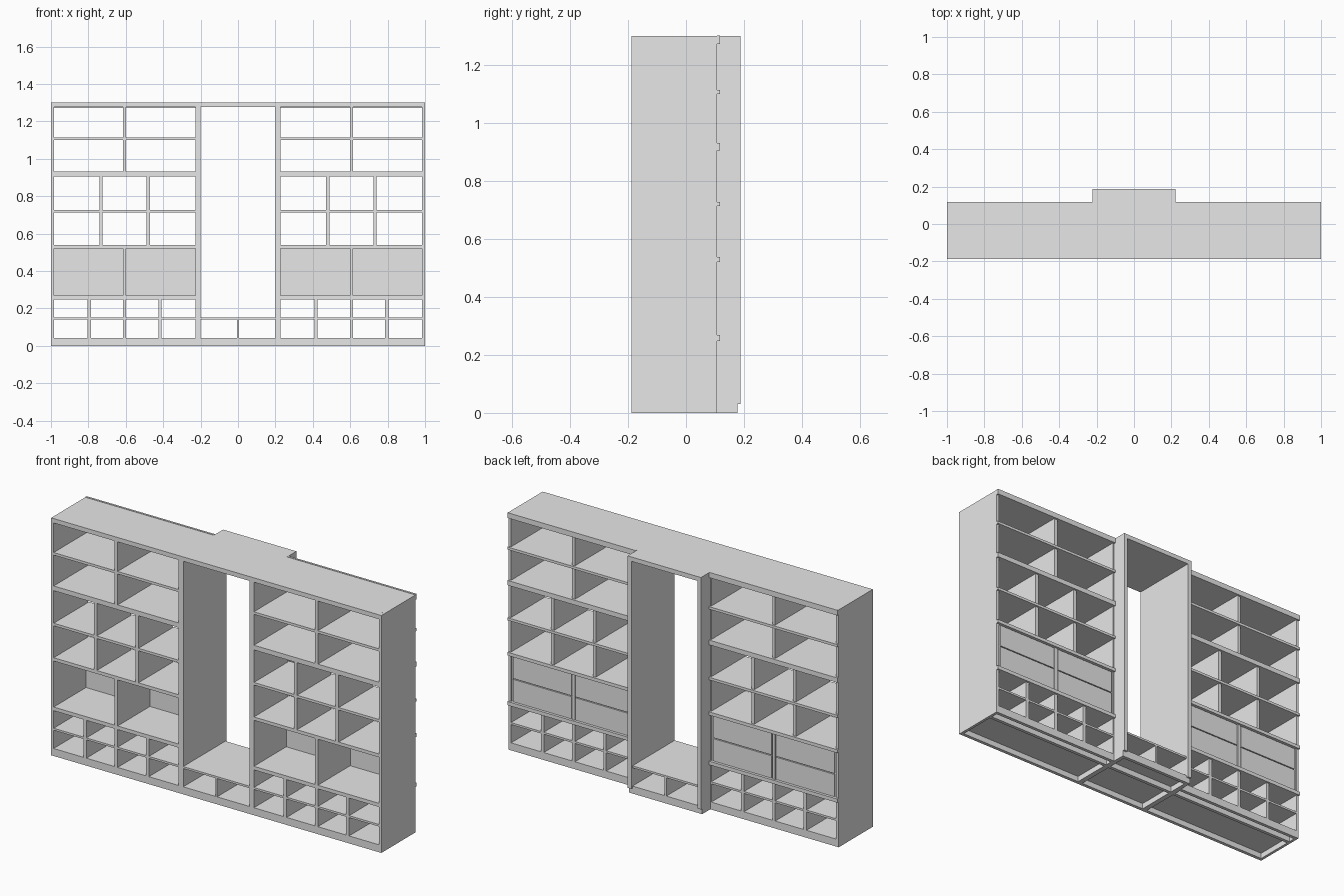
import bpy
import bmesh
from mathutils import Matrix, Vector

if "Cube" in bpy.data.objects:
    bpy.data.objects.remove(bpy.data.objects["Cube"], do_unlink=True)

grey = bpy.data.materials.new("plain grey")
grey.use_nodes = True
colour = (0.8, 0.8, 0.8, 1)
grey.diffuse_color = colour
grey.node_tree.nodes["Principled BSDF"].inputs["Base Color"].default_value = colour

FRONT, BACK, LIP, DEEP = -0.188, 0.107, 0.118, 0.188
TOP = 1.3
INNER, OUTER, BOARD = 0.228, 0.985, 0.018


def boards(name, boxes):
    """One object made of boxes, each given as (x0, x1, y0, y1, z0, z1)."""
    bm = bmesh.new()
    for x0, x1, y0, y1, z0, z1 in boxes:
        size = Vector((x1 - x0, y1 - y0, z1 - z0))
        mid = Vector((x0 + x1, y0 + y1, z0 + z1)) / 2
        bmesh.ops.create_cube(bm, size=1, matrix=Matrix.Translation(mid) @ Matrix.Diagonal(size.to_4d()))
    mesh = bpy.data.meshes.new(name)
    bm.to_mesh(mesh)
    bm.free()
    mesh.materials.append(grey)
    obj = bpy.data.objects.new(name, mesh)
    bpy.context.collection.objects.link(obj)
    return obj


def both(name, boxes):
    """Left and right copies of parts given on the +x side."""
    boards("left_" + name, boxes)
    boards("right_" + name, [(-b, -a, *rest) for a, b, *rest in boxes])


def split(count):
    """Centres of the dividers that cut a side bay into equal parts."""
    return [INNER + (OUTER - INNER) * i / count for i in range(1, count)]


# Carcass: outer sides, deeper centre sides, top
both("outer_side", [(OUTER, 1, FRONT, BACK, 0, TOP)])
both("centre_side", [(0.2, INNER, FRONT, BACK, 0, TOP),
                     (0.2, 0.222, BACK, 0.177, 0, TOP),
                     (0.2, 0.222, 0.177, DEEP, 0.03, TOP)])
both("bay_top", [(INNER, OUTER, FRONT, BACK, 1.276, TOP)])
boards("centre_top", [(-0.2, 0.2, FRONT, DEEP, 1.276, TOP)])

# Side bay shelves, the main ones with a lip along the back
levels = [(1.1, 1.114), (0.905, 0.931), (0.713, 0.727), (0.52, 0.538), (0.248, 0.268)]
both("shelves", [(INNER, OUTER, FRONT, BACK, a, b) for a, b in levels])
both("low_shelf", [(INNER, OUTER, FRONT, BACK, 0.141, 0.152)])
both("back_lips", [(0.222, 1, BACK, LIP, a, b) for a, b in levels + [(1.273, 1.302)]])

# Dividers: number of compartments and height range of each section
for name, count, z0, z1 in [("top", 2, 0.931, 1.276), ("middle", 3, 0.538, 0.905),
                            ("cupboard", 2, 0.268, 0.52), ("bottom", 4, 0.04, 0.248)]:
    both(name + "_dividers", [(x - BOARD / 2, x + BOARD / 2, FRONT, BACK, z0, z1) for x in split(count)])

# Closed cupboard backs with two panels in each compartment
both("cupboard_backs", [(INNER, OUTER, 0.093, 0.1, 0.268, 0.52)])
half = split(2)[0]
both("cupboard_panels", [(x0, x1, 0.088, BACK, z0, z1)
                         for x0, x1 in [(INNER + 0.012, half - 0.013), (half + 0.013, OUTER - 0.012)]
                         for z0, z1 in [(0.27, 0.392), (0.397, 0.516)]])

# Centre bench
boards("centre_bench", [(-0.2, 0.2, FRONT, 0.177, 0.141, 0.152),
                        (-0.005, 0.005, FRONT, 0.177, 0.04, 0.141)])

# Base floors over plinth rails, open underneath
both("base", [(INNER, OUTER, FRONT, BACK, 0.03, 0.041)] +
     [(INNER, OUTER, y, y + BOARD, 0, 0.03) for y in (FRONT, 0.035, BACK - BOARD)])
boards("centre_base", [(-0.2, 0.2, FRONT, 0.177, 0.03, 0.041)] +
       [(-0.2, 0.2, y, y + BOARD, 0, 0.03) for y in (FRONT, 0.035, 0.177 - BOARD)])
